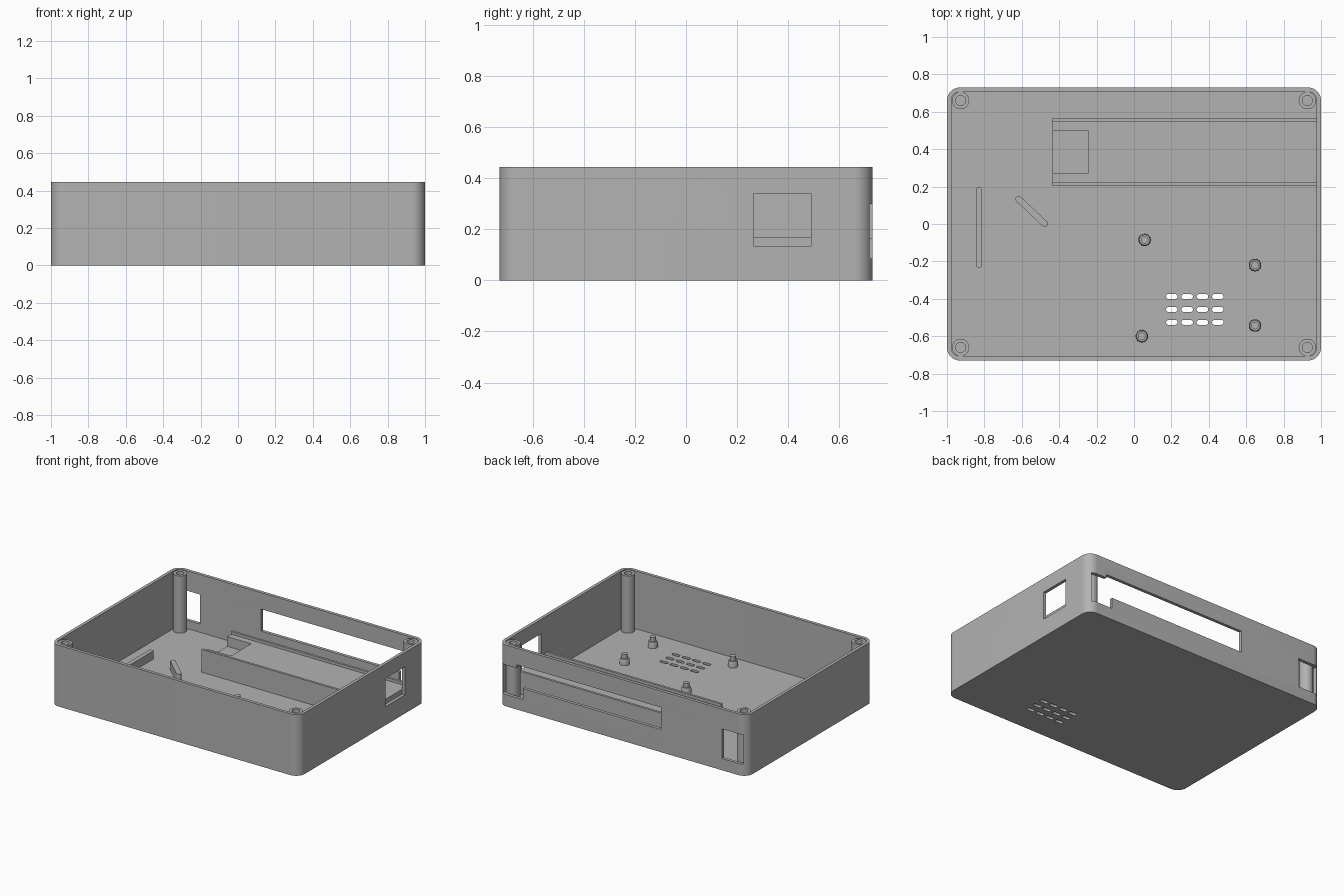
import bpy, bmesh, math
from mathutils import Vector

cube = bpy.data.objects.get("Cube")
if cube:
    bpy.data.objects.remove(cube, do_unlink=True)

grey = bpy.data.materials.new("plain grey")
grey.use_nodes = True
COLOUR = (0.45, 0.45, 0.45, 1)
grey.diffuse_color = COLOUR
grey.node_tree.nodes["Principled BSDF"].inputs["Base Color"].default_value = COLOUR

W, D, H = 1.0, 0.73, 0.445      # half width, half depth, height
WALL, FLOOR, R = 0.023, 0.025, 0.07


def finish(name, bm):
    bmesh.ops.recalc_face_normals(bm, faces=bm.faces)
    me = bpy.data.meshes.new(name)
    bm.to_mesh(me)
    bm.free()
    ob = bpy.data.objects.new(name, me)
    bpy.context.collection.objects.link(ob)
    me.materials.append(grey)
    return ob


def rounded_rect(hx, hy, r, steps=12):
    """Outline of a rectangle with arc corners."""
    pts = []
    for k, (sx, sy) in enumerate([(1, 1), (-1, 1), (-1, -1), (1, -1)]):
        for i in range(steps + 1):
            a = math.pi / 2 * (k + i / steps)
            pts.append((sx * (hx - r) + r * math.cos(a), sy * (hy - r) + r * math.sin(a)))
    return pts


def slab(name, outline, z0, z1, at=(0, 0), turn=0):
    """Outline extruded upward, turned and moved into place."""
    bm = bmesh.new()
    c, s = math.cos(turn), math.sin(turn)
    base = [bm.verts.new((at[0] + c * x - s * y, at[1] + s * x + c * y, z0)) for x, y in outline]
    face = bm.faces.new(base)
    top = bmesh.ops.extrude_face_region(bm, geom=[face])["geom"]
    bmesh.ops.translate(bm, vec=(0, 0, z1 - z0),
                        verts=[g for g in top if isinstance(g, bmesh.types.BMVert)])
    bmesh.ops.remove_doubles(bm, verts=bm.verts, dist=1e-5)
    return finish(name, bm)


def box(name, x0, x1, y0, y1, z0, z1):
    return slab(name, [(x0, y0), (x1, y0), (x1, y1), (x0, y1)], z0, z1)


def lathe(name, profile, x, y, steps=32):
    """Profile of (radius, height) spun about a vertical axis."""
    bm = bmesh.new()
    vs = [bm.verts.new((r, 0, z)) for r, z in profile]
    es = [bm.edges.new(pair) for pair in zip(vs, vs[1:])]
    bmesh.ops.spin(bm, geom=vs + es, cent=(0, 0, 0), axis=(0, 0, 1),
                   angle=math.tau, steps=steps, use_duplicate=False)
    bmesh.ops.remove_doubles(bm, verts=bm.verts, dist=1e-5)
    bmesh.ops.translate(bm, verts=bm.verts, vec=(x, y, 0))
    return finish(name, bm)


def cut(target, cutters):
    for c in cutters:
        c.hide_render = True
        mod = target.modifiers.new("cut", 'BOOLEAN')
        mod.operation, mod.solver, mod.object = 'DIFFERENCE', 'EXACT', c
        bpy.context.view_layer.objects.active = target
        bpy.ops.object.modifier_apply(modifier=mod.name)
        bpy.data.objects.remove(c, do_unlink=True)


def smooth(ob):
    bpy.ops.object.select_all(action='DESELECT')
    ob.select_set(True)
    bpy.context.view_layer.objects.active = ob
    bpy.ops.object.shade_smooth_by_angle(angle=math.radians(30))


# Open case: shell, side window, back windows and long back slot
case = slab("case_shell", rounded_rect(W, D, R), 0, H)
cutters = [
    slab("cavity", rounded_rect(W - WALL, D - WALL, R - WALL), FLOOR, H + 0.1),
    box("side_window", 0.94, 1.1, 0.265, 0.49, 0.135, 0.34),
    box("back_slot", -0.31, 0.85, 0.68, 0.8, 0.165, 0.325),
]
for x0, x1 in [(0.8, 0.967), (-0.967, -0.8)]:
    cutters.append(box("back_window", x0, x1, 0.68, 0.8, 0.085, 0.3))
# Vent slots through the floor
for col in range(4):
    for row in range(3):
        cutters.append(slab("vent", rounded_rect(0.031, 0.013, 0.0128, 5), -0.1, 0.1,
                            (0.202 + 0.082 * col, -0.388 - 0.069 * row)))
cut(case, cutters)
smooth(case)

# Hollow corner screw posts
for sx in (-1, 1):
    for sy in (-1, 1):
        smooth(lathe("corner_post",
                     [(0.0465, 0.01), (0.0465, H - 0.005), (0.027, H - 0.005), (0.027, 0.2), (0, 0.2)],
                     sx * 0.927, sy * 0.66))

# Board standoffs with locating pins
for x, y in [(0.057, -0.085), (0.647, -0.22), (0.042, -0.6), (0.647, -0.543)]:
    smooth(lathe("board_standoff",
                 [(0.033, 0.01), (0.033, 0.055), (0.028, 0.068), (0.02, 0.068), (0.02, 0.1), (0, 0.1)],
                 x, y, 24))

# Raised tray with an end notch and two guide rails
X0, X1 = -0.437, W - WALL
tray = box("tray", X0, X1, 0.21, 0.555, 0.01, 0.17)
cut(tray, [box("notch", X0 - 0.1, -0.245, 0.27, 0.5, 0.1, 0.3)])
for y in (0.205, 0.546):
    box("tray_rail", X0 - 0.001, X1, y, y + 0.017, 0.01, 0.19)

# Locating ribs on the floor
smooth(slab("straight_rib", rounded_rect(0.016, 0.214, 0.01, 5), 0.01, 0.085, (-0.829, -0.019)))
a, b = Vector((-0.63, 0.145)), Vector((-0.465, -0.01))
smooth(slab("angled_rib", rounded_rect((b - a).length / 2, 0.017, 0.0165, 6), 0.01, 0.085,
            (a + b) / 2, math.atan2(b.y - a.y, b.x - a.x)))
